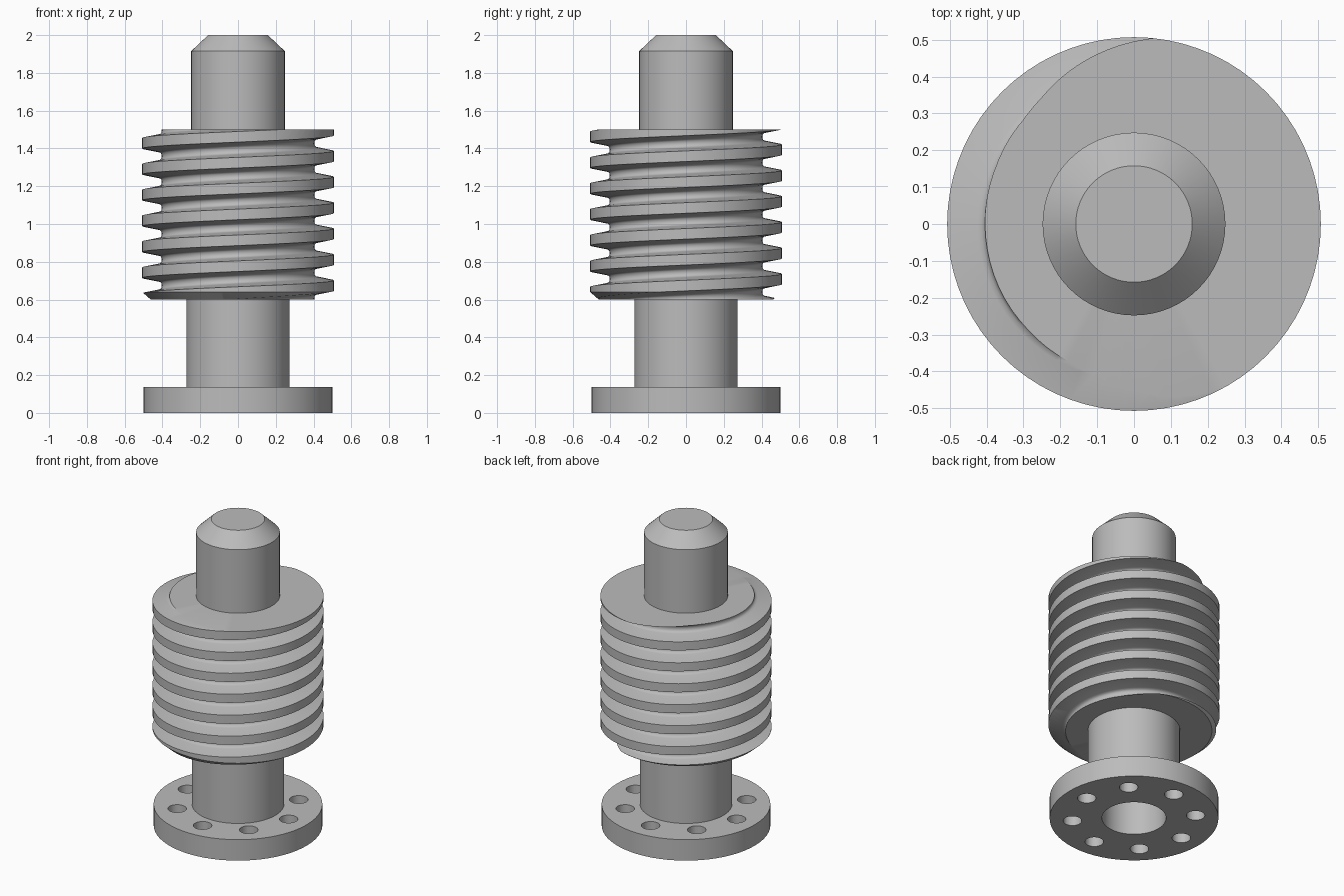
import bpy, bmesh, math
from mathutils import Vector

cube = bpy.data.objects.get("Cube")
if cube:
    bpy.data.objects.remove(cube, do_unlink=True)

steel = bpy.data.materials.new("grey_steel")
steel.use_nodes = True
GREY = (0.5, 0.5, 0.5, 1)
steel.diffuse_color = GREY
steel.node_tree.nodes["Principled BSDF"].inputs["Base Color"].default_value = GREY


def add_object(name, bm):
    bmesh.ops.recalc_face_normals(bm, faces=bm.faces)
    mesh = bpy.data.meshes.new(name)
    bm.to_mesh(mesh)
    bm.free()
    mesh.materials.append(steel)
    obj = bpy.data.objects.new(name, mesh)
    bpy.context.collection.objects.link(obj)
    return obj


def lathe(name, profile, steps=64):
    """Turn a (radius, height) profile around the z axis."""
    bm = bmesh.new()
    verts = [bm.verts.new((r, 0, z)) for r, z in profile]
    edges = [bm.edges.new(pair) for pair in zip(verts, verts[1:])]
    bmesh.ops.spin(bm, geom=verts + edges, axis=(0, 0, 1), cent=(0, 0, 0),
                   angle=math.tau, steps=steps, use_duplicate=False)
    bmesh.ops.remove_doubles(bm, verts=bm.verts, dist=1e-5)
    return add_object(name, bm)


def boolean(obj, cutter, operation):
    """Apply a boolean and discard the cutter."""
    cutter.hide_render = True
    mod = obj.modifiers.new("cut", 'BOOLEAN')
    mod.object, mod.operation, mod.solver = cutter, operation, 'EXACT'
    bpy.context.view_layer.update()
    deps = bpy.context.evaluated_depsgraph_get()
    result = bpy.data.meshes.new_from_object(obj.evaluated_get(deps))
    obj.modifiers.clear()
    obj.data = result
    bpy.data.objects.remove(cutter, do_unlink=True)


def smooth(obj):
    bpy.ops.object.select_all(action='DESELECT')
    obj.select_set(True)
    bpy.context.view_layer.objects.active = obj
    bpy.ops.object.shade_smooth_by_angle(angle=math.radians(35))


# Flange and lower shaft with a blind centre bore
base = lathe("flanged_shaft", [(0, 0.55), (0.19, 0.55), (0.19, 0), (0.5, 0), (0.5, 0.137),
                               (0.273, 0.137), (0.273, 0.62), (0, 0.62)])

# Ring of eight bolt holes
bm = bmesh.new()
for i in range(8):
    a = math.tau * i / 8
    part = bmesh.ops.create_cone(bm, cap_ends=True, segments=32, radius1=0.055,
                                 radius2=0.055, depth=0.4)
    bmesh.ops.translate(bm, verts=part["verts"],
                        vec=(0.366 * math.cos(a), 0.366 * math.sin(a), 0.07))
boolean(base, add_object("bolt_hole_cutter", bm), 'DIFFERENCE')

# Upper shaft with chamfered tip
tip = lathe("upper_shaft", [(0, 1.48), (0.248, 1.48), (0.248, 1.915), (0.158, 2), (0, 2)])

# Worm: one right-handed thread, swept as a helical skin
PITCH, CREST_Z, STEPS = 0.137, 0.674, 72
flank = [(0.028, 0.507), (0.044, 0.425), (0.048, 0.413), (0.056, 0.406)]
thread = ([(-0.028, 0.507)] + flank + [(PITCH / 2, 0.404)]
          + [(PITCH - h, r) for h, r in reversed(flank[1:])])
rows = len(thread)
bm = bmesh.new()
columns = []
for i in range(STEPS):
    a = math.tau * i / STEPS
    columns.append([bm.verts.new((r * math.cos(a), r * math.sin(a),
                                  CREST_Z + PITCH * (k + i / STEPS) + h))
                    for k in range(-3, 9) for h, r in thread])
for i in range(STEPS):
    here = columns[i]
    # The last column joins the first one a full pitch higher
    there = columns[i + 1] if i + 1 < STEPS else columns[0][rows:]
    for j in range(min(len(here), len(there)) - 1):
        bm.faces.new((here[j], there[j], there[j + 1], here[j + 1]))
for z, side in ((0.55, -1), (1.55, 1)):
    bmesh.ops.bisect_plane(bm, geom=bm.verts[:] + bm.edges[:] + bm.faces[:],
                           plane_co=(0, 0, z), plane_no=Vector((0, 0, side)),
                           clear_outer=True)
bmesh.ops.holes_fill(bm, edges=[e for e in bm.edges if e.is_boundary], sides=0)
worm = add_object("worm_thread", bm)

# Trim the thread flat at both ends, chamfered at the bottom
blank = lathe("worm_blank", [(0, 0.6), (0.462, 0.6), (0.53, 0.66), (0.53, 1.5), (0, 1.5)], 72)
boolean(worm, blank, 'INTERSECT')

for obj in (base, tip, worm):
    smooth(obj)
